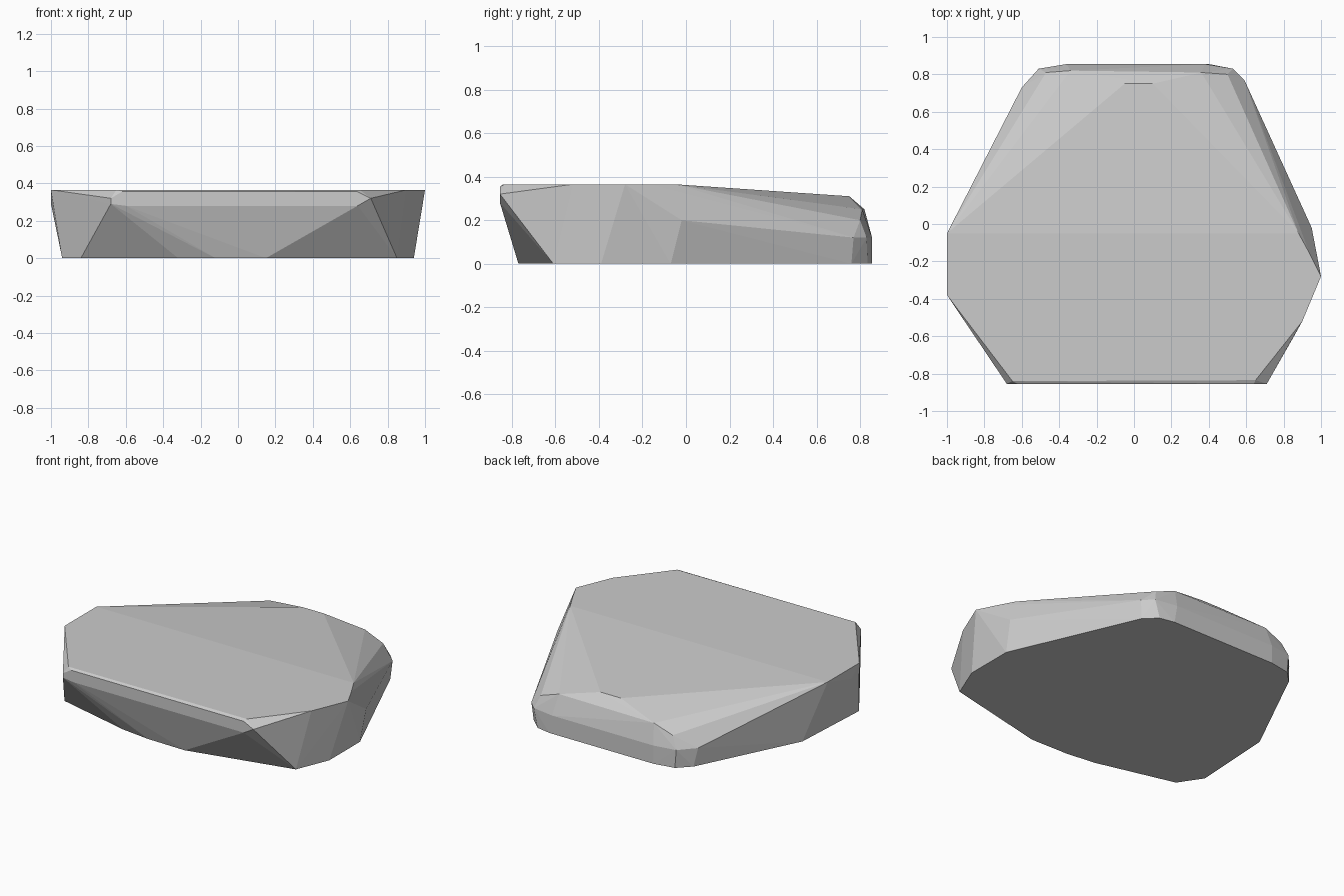
import bpy, bmesh

# Outline corners (x, y) of the rock slab, grouped by height
levels = {
    # flat underside
    0.0: [(-0.94, -0.46), (-0.84, -0.61), (-0.32, -0.74), (-0.12, -0.765),
          (0.15, -0.77), (0.85, -0.61), (0.94, -0.39), (0.94, -0.07),
          (0.58, 0.76), (0.5, 0.835), (0.4, 0.855), (-0.36, 0.855),
          (-0.5, 0.83), (-0.58, 0.75), (-0.91, 0.085)],
    # upright back edge
    0.12: [(-0.36, 0.855), (0.38, 0.855), (0.53, 0.83), (0.59, 0.77),
           (-0.51, 0.83), (-0.6, 0.73)],
    # rounded back shoulder
    0.2: [(0.5, 0.8), (-0.47, 0.81), (0.95, -0.02)],
    0.25: [(-0.34, 0.82), (0.36, 0.81)],
    0.31: [(-0.05, 0.75), (0.1, 0.75)],
    # front face, lower and upper rims
    0.28: [(-0.6, -0.855), (0.64, -0.855)],
    0.29: [(-0.68, -0.855), (-1.0, -0.3)],
    0.32: [(0.71, -0.855), (-0.68, -0.855)],
    0.355: [(-0.62, -0.855), (0.64, -0.855)],
    # flat top
    0.365: [(-1.0, -0.05), (-1.0, -0.38), (-0.65, -0.84), (0.65, -0.835),
            (0.9, -0.52), (1.0, -0.28), (0.94, -0.16), (0.88, -0.05)],
}

stone = bpy.data.materials.new("grey stone")
stone.diffuse_color = (0.6, 0.6, 0.6, 1)

# Faceted slab: convex skin around the corners
bm = bmesh.new()
for z, ring in levels.items():
    for x, y in ring:
        bm.verts.new((x, y, z))
hull = bmesh.ops.convex_hull(bm, input=bm.verts[:])
inner = {g for g in hull["geom_interior"] if isinstance(g, bmesh.types.BMVert)}
bmesh.ops.delete(bm, geom=list(inner), context='VERTS')
bmesh.ops.recalc_face_normals(bm, faces=bm.faces[:])

mesh = bpy.data.meshes.new("rock_slab")
bm.to_mesh(mesh)
bm.free()
mesh.materials.append(stone)
rock = bpy.data.objects.new("rock_slab", mesh)
bpy.context.collection.objects.link(rock)
